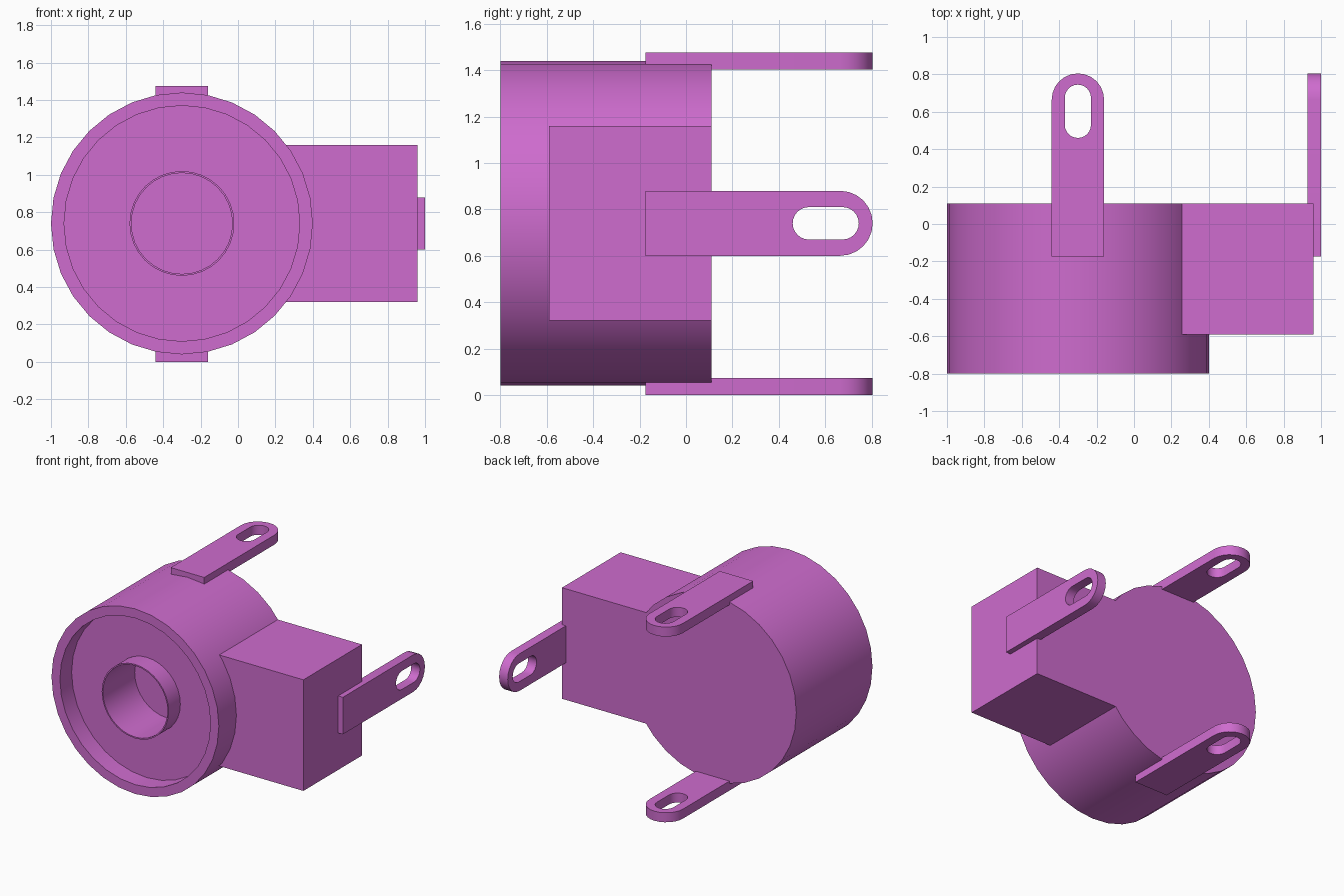
import bpy, bmesh, math
from mathutils import Matrix, Vector

cube = bpy.data.objects.get("Cube")
if cube:
    bpy.data.objects.remove(cube, do_unlink=True)

COLOUR = (0.62, 0.15, 0.62, 1.0)
mat = bpy.data.materials.new("orchid_plastic")
mat.use_nodes = True
mat.diffuse_color = COLOUR
mat.node_tree.nodes["Principled BSDF"].inputs["Base Color"].default_value = COLOUR

CX, CZ = -0.30, 0.74      # axis of the round housing
BACK = 0.11               # shared back plane


def finish(name, bm):
    bmesh.ops.recalc_face_normals(bm, faces=bm.faces)
    me = bpy.data.meshes.new(name)
    bm.to_mesh(me)
    bm.free()
    me.materials.append(mat)
    ob = bpy.data.objects.new(name, me)
    bpy.context.collection.objects.link(ob)
    bpy.ops.object.select_all(action='DESELECT')
    ob.select_set(True)
    bpy.context.view_layer.objects.active = ob
    bpy.ops.object.shade_smooth_by_angle(angle=math.radians(30))
    return ob


# Round housing: one turned profile (radius, y) with front recess and hollow hub
profile = [(0, BACK), (0.70, BACK), (0.70, -0.80), (0.63, -0.80), (0.63, -0.66),
           (0.28, -0.66), (0.28, -0.80), (0.27, -0.80), (0.27, -0.42), (0, -0.42)]
bm = bmesh.new()
verts = [bm.verts.new((CX + r, y, CZ)) for r, y in profile]
edges = [bm.edges.new(pair) for pair in zip(verts, verts[1:])]
bmesh.ops.spin(bm, geom=verts + edges, cent=(CX, 0, CZ), axis=(0, 1, 0),
               angle=math.tau, steps=32, use_duplicate=False)
bmesh.ops.remove_doubles(bm, verts=bm.verts, dist=1e-4)
finish("round_housing", bm)

# Side box, its inner end buried in the housing
lo, hi = Vector((0.20, -0.59, 0.32)), Vector((0.96, BACK, 1.16))
bm = bmesh.new()
bmesh.ops.create_cube(bm, size=1, matrix=Matrix.Translation((lo + hi) / 2)
                      @ Matrix.Diagonal((*(hi - lo), 1)))
finish("side_box", bm)


def arc(cy, r, start, n=12):
    """Half circle of points around (0, cy)."""
    return [(r * math.cos(start + math.pi * i / n), cy + r * math.sin(start + math.pi * i / n))
            for i in range(n + 1)]


def bracket(name, matrix):
    """Slotted strap, lying flat with its underside on local z = 0."""
    outline = [(-0.14, -0.175), (0.14, -0.175)] + arc(0.665, 0.14, 0)
    slot = arc(0.675, 0.07, 0) + arc(0.53, 0.07, math.pi)
    bm = bmesh.new()
    for loop in (outline, slot):
        vs = [bm.verts.new((x, y, 0)) for x, y in loop]
        for a, b in zip(vs, vs[1:] + vs[:1]):
            bm.edges.new((a, b))
    bmesh.ops.triangle_fill(bm, use_beauty=True, edges=bm.edges[:], normal=(0, 0, 1))
    new = bmesh.ops.extrude_face_region(bm, geom=bm.faces[:])["geom"]
    bmesh.ops.translate(bm, verts=[g for g in new if isinstance(g, bmesh.types.BMVert)],
                        vec=(0, 0, 0.072))
    bm.transform(matrix)
    finish(name, bm)


# Three mounting straps: top, bottom and outer side of the box
bracket("top_bracket", Matrix.Translation((CX, 0, 1.404)))
bracket("bottom_bracket", Matrix.Translation((CX, 0, 0)))
bracket("side_bracket", Matrix.Translation((0.928, 0, CZ)) @ Matrix.Rotation(math.pi / 2, 4, 'Y'))
